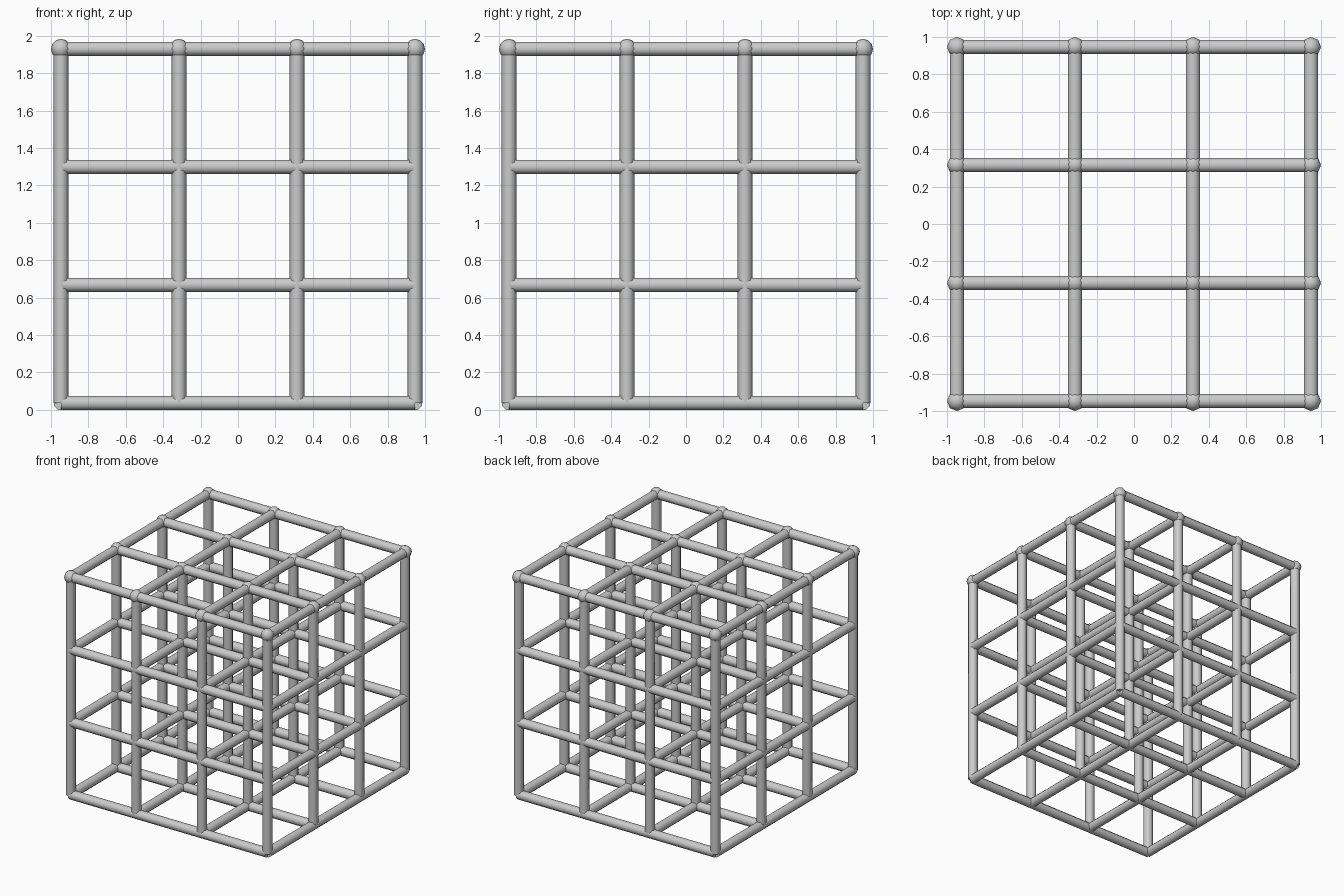
import bpy
from math import radians, pi

if "Cube" in bpy.data.objects:
    bpy.data.objects.remove(bpy.data.objects["Cube"])

STEP = 0.631                      # spacing of the lattice
BASE = 0.037                      # height of the lowest rails
R = 0.04                          # octagonal bar radius, corner to corner
GRID = [(i - 1.5) * STEP for i in range(4)]
LEVELS = [BASE + i * STEP for i in range(4)]
MID = BASE + 1.5 * STEP


def finish(name):
    ob = bpy.context.object
    ob.name = name
    bpy.ops.object.transform_apply(location=False, rotation=True, scale=False)
    bpy.ops.object.shade_smooth_by_angle(angle=radians(60))
    return ob


def copies(ob, places):
    # linked copies of a part at all remaining places
    ob.location = places[0]
    for p in places[1:]:
        c = ob.copy()
        c.location = p
        bpy.context.collection.objects.link(c)


def bar(name, places, axis):
    bpy.ops.mesh.primitive_cylinder_add(vertices=8, radius=R, depth=3 * STEP)
    ob = bpy.context.object
    if axis != 'Z':
        # rails lie with a flat face up
        ob.rotation_mode = 'QUATERNION'
        from mathutils import Matrix
        turn = Matrix.Rotation(pi / 2, 4, 'Y' if axis == 'X' else 'X')
        ob.rotation_quaternion = (turn @ Matrix.Rotation(pi / 8, 4, 'Z')).to_quaternion()
    copies(finish(name), places)


# upright posts and the two directions of rails
bar("post", [(x, y, MID) for x in GRID for y in GRID], 'Z')
bar("cross_rail", [(0, y, z) for y in GRID for z in LEVELS], 'X')
bar("depth_rail", [(x, 0, z) for x in GRID for z in LEVELS], 'Y')

# ball caps on top of the posts
bpy.ops.mesh.primitive_uv_sphere_add(segments=8, ring_count=6, radius=0.0535)
copies(finish("post_cap"), [(x, y, LEVELS[-1]) for x in GRID for y in GRID])
